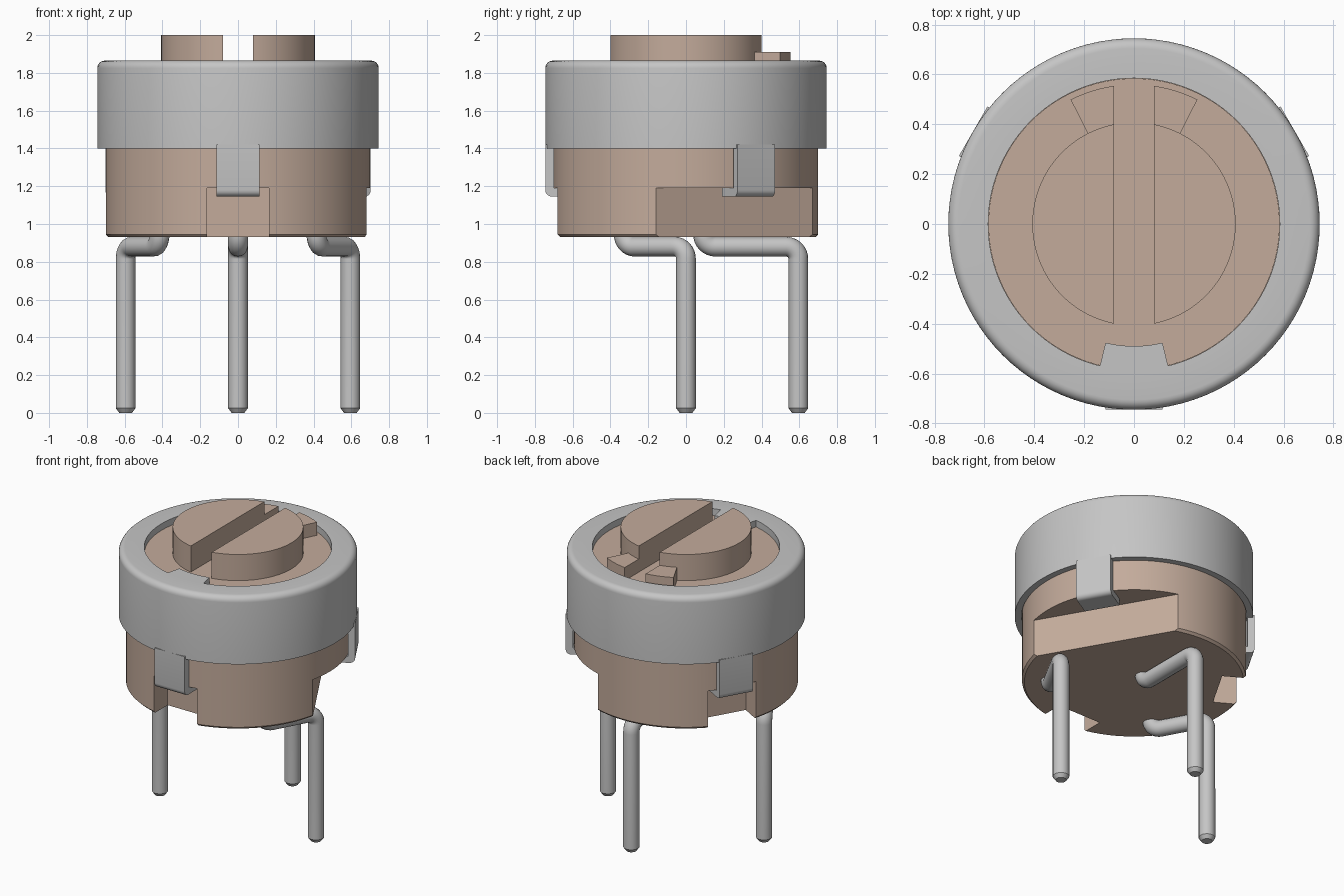
import bpy, bmesh
from math import radians, cos, sin, pi
from mathutils import Matrix, Vector

if "Cube" in bpy.data.objects:
    bpy.data.objects.remove(bpy.data.objects["Cube"], do_unlink=True)


def material(name, rgb):
    m = bpy.data.materials.new(name)
    m.use_nodes = True
    m.diffuse_color = (*rgb, 1)
    m.node_tree.nodes["Principled BSDF"].inputs["Base Color"].default_value = (*rgb, 1)
    return m


TAN = material("tan plastic", (0.55, 0.41, 0.33))
METAL = material("grey metal", (0.56, 0.56, 0.56))


def smooth(obj):
    bpy.ops.object.select_all(action="DESELECT")
    obj.select_set(True)
    bpy.context.view_layer.objects.active = obj
    bpy.ops.object.shade_smooth_by_angle(angle=radians(30))


def finish(bm, name, mat):
    bmesh.ops.remove_doubles(bm, verts=bm.verts, dist=1e-5)
    bmesh.ops.recalc_face_normals(bm, faces=bm.faces)
    mesh = bpy.data.meshes.new(name)
    bm.to_mesh(mesh)
    bm.free()
    mesh.materials.append(mat)
    obj = bpy.data.objects.new(name, mesh)
    bpy.context.collection.objects.link(obj)
    smooth(obj)
    return obj


def lathe(name, profile, mat, closed=False):
    """Spin (radius, height) points around z."""
    bm = bmesh.new()
    vs = [bm.verts.new((r, 0, z)) for r, z in profile]
    pairs = list(zip(vs, vs[1:])) + ([(vs[-1], vs[0])] if closed else [])
    edges = [bm.edges.new(p) for p in pairs]
    bmesh.ops.spin(bm, geom=vs + edges, axis=(0, 0, 1), cent=(0, 0, 0),
                   angle=2 * pi, steps=96, use_merge=True)
    return finish(bm, name, mat)


def prism(name, outline, low, high, mat, matrix=Matrix()):
    """Extrude a flat outline from low to high."""
    bm = bmesh.new()
    face = bm.faces.new([bm.verts.new((x, y, low)) for x, y in outline])
    ext = bmesh.ops.extrude_face_region(bm, geom=[face])["geom"]
    top = [v for v in ext if isinstance(v, bmesh.types.BMVert)]
    bmesh.ops.translate(bm, verts=top, vec=(0, 0, high - low))
    bm.transform(matrix)
    return finish(bm, name, mat)


def arc(radius, start, end, steps, cx=0, cy=0):
    angles = [radians(start + (end - start) * i / steps) for i in range(steps + 1)]
    return [(cx + radius * cos(a), cy + radius * sin(a)) for a in angles]


def turned(angle):
    return Matrix.Rotation(radians(angle), 4, "Z")


# Body with one wide flat and two narrow notches in its lower edge
body = lathe("body", [(0, 0.93), (0.685, 0.93), (0.7, 0.945), (0.7, 1.75), (0, 1.75)], TAN)
for angle, depth, half in ((-90, 0.53, 0.165), (150, 0.53, 0.165), (30, 0.51, 0.7)):
    box = [(depth, -half), (1, -half), (1, half), (depth, half)]
    cutter = prism("notch_cutter", box, 0.8, 1.19, TAN, turned(angle))
    mod = body.modifiers.new("notch", "BOOLEAN")
    mod.operation, mod.solver, mod.object = "DIFFERENCE", "EXACT", cutter
    bpy.context.view_layer.objects.active = body
    bpy.ops.object.modifier_apply(modifier=mod.name)
    bpy.data.objects.remove(cutter, do_unlink=True)
smooth(body)

# Metal cap with rounded top rim, and its pointer key
lathe("cap", [(0.703, 1.4), (0.745, 1.4)] + arc(0.04, 0, 90, 6, 0.705, 1.825)
      + [(0.585, 1.865), (0.585, 1.81), (0.703, 1.81)], METAL, closed=True)
prism("cap_key", arc(0.59, -103.5, -76.5, 8) + arc(0.49, -76.5, -103.5, 8),
      1.81, 1.865, METAL)

# Hooked tabs that clamp the cap under the body
hook = ([(0.58, 1.19), (0.58, 1.145)] + arc(0.035, -90, 0, 5, 0.71, 1.18)
        + [(0.745, 1.42), (0.7, 1.42), (0.7, 1.19)])
for angle, side in ((-90, "front"), (30, "left"), (150, "right")):
    prism("clamp_tab_" + side, hook, -0.115, 0.115, METAL,
          turned(angle) @ Matrix.Rotation(pi / 2, 4, "X"))

# Rotor disc, slotted knob halves and arrow marks
lathe("rotor_disc", [(0, 1.74), (0.64, 1.74), (0.64, 1.809), (0.584, 1.809),
                     (0.584, 1.82), (0, 1.82)], TAN)
for s, side in ((1, "left"), (-1, "right")):
    half = [(s * x, y) for x, y in arc(0.408, -78.7, 78.7, 40)]
    prism("knob_half_" + side, half, 1.815, 2.0, TAN)
    mark = [(s * x, y) for x, y in arc(0.56, 63, 81.8, 6) + arc(0.4, 78.5, 63, 6)]
    prism("arrow_mark_" + side, mark, 1.815, 1.91, TAN)


# Bent wire pins with chamfered tips
def pin(name, foot, root):
    foot, root = Vector((*foot, 0)), Vector((*root, 0))
    run = (root - foot).normalized()
    up = Vector((0, 0, 1))
    z, bend = 0.88, 0.065
    path = [foot, foot + up * 0.025]
    centre = foot + run * bend + up * (z - bend)
    path += [centre + run * x + up * y for x, y in arc(bend, 180, 90, 8)]
    centre = root - run * bend + up * (z + bend)
    path += [centre + run * x + up * y for x, y in arc(bend, -90, 0, 8)]
    path.append(root + up)
    curve = bpy.data.curves.new(name, "CURVE")
    curve.dimensions, curve.bevel_depth = "3D", 0.052
    curve.bevel_resolution, curve.use_fill_caps = 6, True
    spline = curve.splines.new("POLY")
    spline.points.add(len(path) - 1)
    for point, co in zip(spline.points, path):
        point.co = (*co, 1)
    spline.points[0].radius = 0.65
    curve.materials.append(METAL)
    obj = bpy.data.objects.new(name, curve)
    bpy.context.collection.objects.link(obj)
    bpy.ops.object.select_all(action="DESELECT")
    obj.select_set(True)
    bpy.context.view_layer.objects.active = obj
    bpy.ops.object.convert(target="MESH")
    smooth(bpy.context.view_layer.objects.active)


pin("pin_back", (0, 0.595), (0, 0.09))
pin("pin_left", (0.595, 0), (0.415, -0.33))
pin("pin_right", (-0.595, 0), (-0.415, -0.33))
